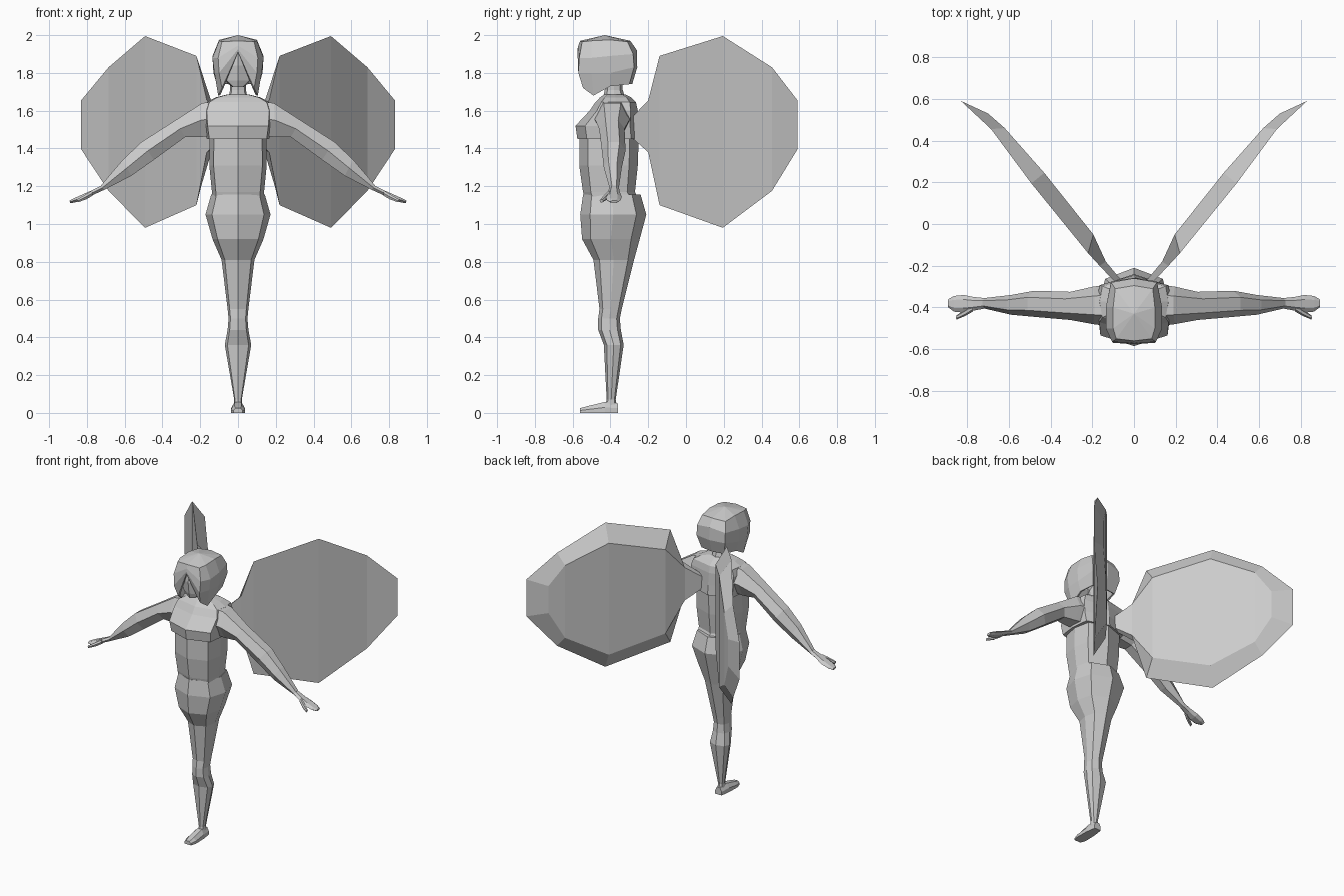
import bpy, bmesh

grey = bpy.data.materials.new("plain grey")
grey.diffuse_color = (0.6, 0.6, 0.6, 1)


def finish(bm, name, mirror=False):
    """Turn a bmesh into a flat shaded object, optionally mirrored in x."""
    if mirror:
        dup = bmesh.ops.duplicate(bm, geom=bm.verts[:] + bm.edges[:] + bm.faces[:])
        for v in dup["geom"]:
            if isinstance(v, bmesh.types.BMVert):
                v.co.x = -v.co.x
        bmesh.ops.remove_doubles(bm, verts=bm.verts[:], dist=0.0005)
    bmesh.ops.recalc_face_normals(bm, faces=bm.faces[:])
    me = bpy.data.meshes.new(name)
    bm.to_mesh(me)
    bm.free()
    me.materials.append(grey)
    ob = bpy.data.objects.new(name, me)
    bpy.context.collection.objects.link(ob)
    return ob


def loft(name, rings, mirror=False):
    """Skin a list of equal-length point rings and cap both ends."""
    bm = bmesh.new()
    loops = [[bm.verts.new(p) for p in r] for r in rings]
    n = len(loops[0])
    for a, b in zip(loops, loops[1:]):
        for i in range(n):
            j = (i + 1) % n
            bm.faces.new((a[i], a[j], b[j], b[i]))
    bm.faces.new(loops[0])
    bm.faces.new(loops[-1])
    return finish(bm, name, mirror)


def section(z, w, yf, yb, k=0.8):
    """Eight-sided body section: height, half width, front and back."""
    d, m = (yb - yf) * 0.15, (yf + yb) / 2
    return [(0, yf, z), (k * w, yf + d, z), (w, m, z), (k * w, yb - d, z),
            (0, yb, z), (-k * w, yb - d, z), (-w, m, z), (-k * w, yf + d, z)]


def body(name, rows, k=0.8):
    return loft(name, [section(*r, k) for r in rows])


# Single leg with hips, knee and calf
body("hips_and_leg", [
    (0.03, 0.022, -0.43, -0.365), (0.07, 0.02, -0.42, -0.372),
    (0.36, 0.07, -0.435, -0.33), (0.44, 0.055, -0.465, -0.345),
    (0.50, 0.05, -0.465, -0.35), (0.55, 0.055, -0.458, -0.34),
    (0.81, 0.087, -0.49, -0.275), (0.92, 0.135, -0.55, -0.245),
    (1.05, 0.172, -0.56, -0.21), (1.155, 0.142, -0.545, -0.24)])

# Foot pointing forward
loft("foot", [[(-w, y, 0), (w, y, 0), (w, y, h * 0.5), (w * 0.5, y, h),
               (-w * 0.5, y, h), (-w, y, h * 0.5)]
              for y, w, h in [(-0.36, 0.025, 0.05), (-0.43, 0.035, 0.058),
                              (-0.52, 0.037, 0.036), (-0.56, 0.025, 0.025)]])

# Lower torso
body("torso", [
    (1.14, 0.138, -0.538, -0.255), (1.17, 0.138, -0.545, -0.27),
    (1.31, 0.152, -0.565, -0.255), (1.47, 0.15, -0.565, -0.25)], 0.85)

# Short top over chest and shoulders
body("short_top", [
    (1.45, 0.165, -0.575, -0.24), (1.52, 0.175, -0.585, -0.245),
    (1.60, 0.18, -0.51, -0.255), (1.645, 0.165, -0.48, -0.265),
    (1.67, 0.12, -0.455, -0.29), (1.685, 0.06, -0.435, -0.32)], 0.92)

# Neck and head
body("neck", [(1.66, 0.052, -0.44, -0.32), (1.71, 0.042, -0.43, -0.335),
              (1.78, 0.045, -0.43, -0.335)])
body("head", [(1.725, 0.03, -0.535, -0.44), (1.76, 0.075, -0.545, -0.36),
              (1.84, 0.10, -0.555, -0.30), (1.95, 0.08, -0.54, -0.32)])

# Bobbed hair: half shell of columns from front centre to back centre
columns = [
    [(0, -.56, 1.97), (0, -.57, 1.945), (0, -.575, 1.925), (0, -.575, 1.91)],
    [(.085, -.55, 1.965), (.105, -.565, 1.88), (.10, -.57, 1.80), (.085, -.545, 1.72)],
    [(.10, -.50, 1.97), (.135, -.50, 1.88), (.125, -.50, 1.80), (.105, -.49, 1.68)],
    [(.10, -.40, 1.975), (.135, -.40, 1.89), (.13, -.40, 1.80), (.11, -.40, 1.73)],
    [(.09, -.31, 1.965), (.11, -.28, 1.90), (.11, -.275, 1.83), (.09, -.30, 1.74)],
    [(0, -.295, 1.97), (0, -.26, 1.92), (0, -.258, 1.83), (0, -.285, 1.74)]]
bm = bmesh.new()
crown = bm.verts.new((0, -0.43, 2.0))
cols = [[bm.verts.new(p) for p in c] for c in columns]
for a, b in zip(cols, cols[1:]):
    bm.faces.new((crown, a[0], b[0]))
    for i in range(3):
        bm.faces.new((a[i], a[i + 1], b[i + 1], b[i]))
hair = finish(bm, "hair", True)
shell = hair.modifiers.new("thickness", "SOLIDIFY")
shell.thickness = 0.012

# Arms: (top x, top z, bottom x, bottom z, front y, back y)
arm_rows = [
    (.12, 1.65, .12, 1.47, -.49, -.29), (.19, 1.64, .20, 1.46, -.48, -.30),
    (.33, 1.55, .28, 1.46, -.46, -.325), (.51, 1.435, .445, 1.34, -.445, -.32),
    (.61, 1.34, .565, 1.255, -.435, -.34), (.725, 1.205, .71, 1.18, -.405, -.355)]
hand_rows = [
    (.72, 1.205, .71, 1.18, -.405, -.355), (.77, 1.18, .765, 1.155, -.415, -.35),
    (.82, 1.158, .812, 1.13, -.425, -.34), (.865, 1.138, .86, 1.115, -.42, -.345),
    (.892, 1.125, .888, 1.11, -.40, -.36)]


def limb_ring(tx, tz, bx, bz, yf, yb):
    mx, mz, d = (tx + bx) / 2, (tz + bz) / 2, (yb - yf) * 0.25
    return [(tx, yf + d, tz), (tx, yb - d, tz), (mx, yb, mz),
            (bx, yb - d, bz), (bx, yf + d, bz), (mx, yf, mz)]


loft("arms", [limb_ring(*r) for r in arm_rows], True)
loft("hands", [limb_ring(*r) for r in hand_rows], True)
loft("thumbs", [limb_ring(*r) for r in [
    (.775, 1.175, .77, 1.15, -.42, -.385), (.81, 1.155, .805, 1.13, -.44, -.41),
    (.852, 1.13, .848, 1.115, -.458, -.437)]], True)

# Wings: flat outer face, smaller raised inner face, skinned column by column
wing_rows = [
    ((.08, -.29, 1.56, 1.46), (.06, -.27, 1.55, 1.47)),
    ((.165, -.20, 1.655, 1.38), (.135, -.18, 1.63, 1.40)),
    ((.22, -.14, 1.89, 1.10), (.195, -.05, 1.79, 1.20)),
    ((.492, .195, 1.995, .98), (.43, .245, 1.885, 1.10)),
    ((.685, .455, 1.83, 1.175), (.62, .46, 1.76, 1.25)),
    ((.83, .59, 1.655, 1.395), (.70, .53, 1.62, 1.43))]
loft("wings", [[(o[0], o[1], o[2]), (o[0], o[1], o[3]),
                (i[0], i[1], i[3]), (i[0], i[1], i[2])] for o, i in wing_rows], True)
